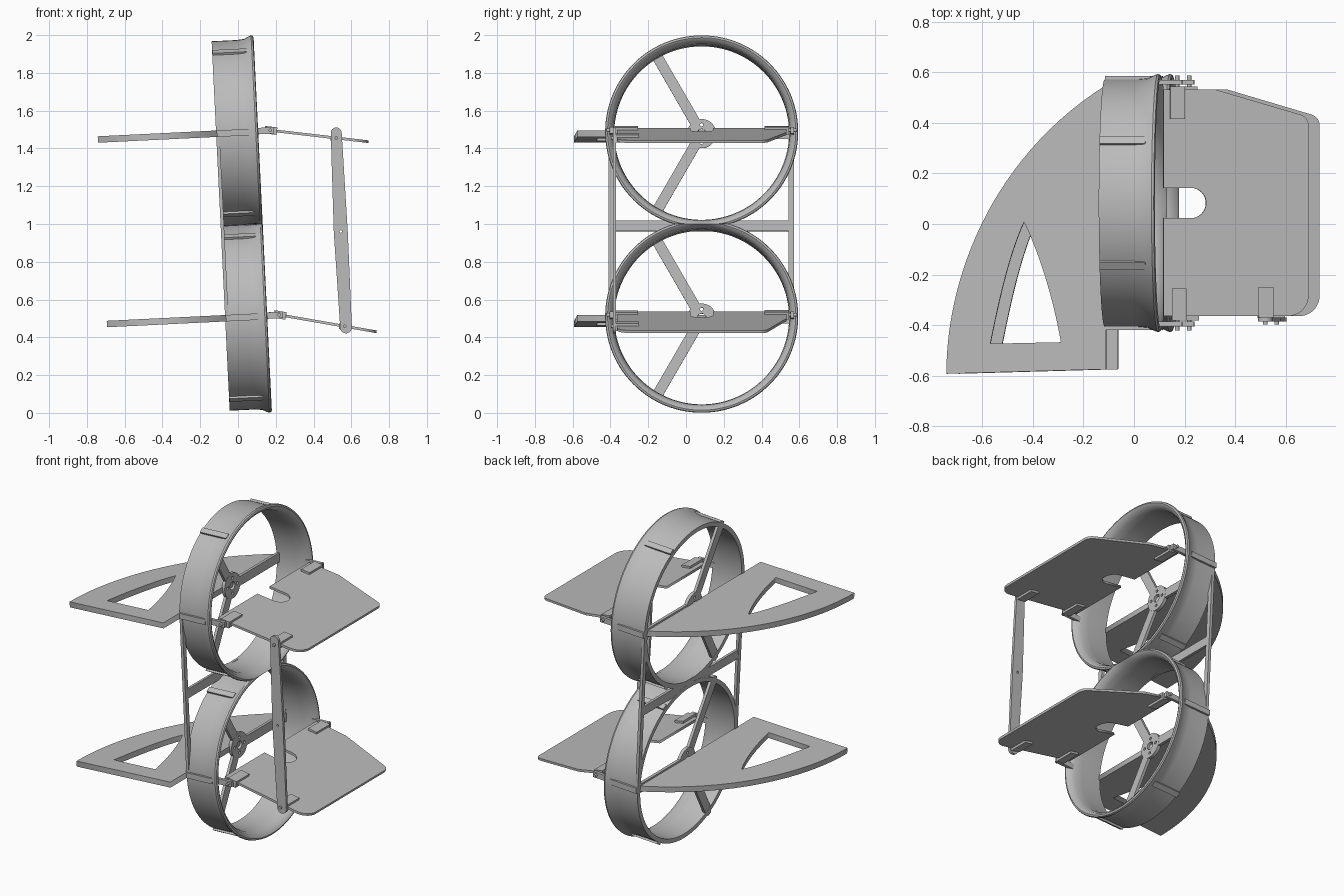
import bpy, bmesh
from math import radians, cos, sin, pi
from mathutils import Matrix, Vector
from mathutils.geometry import interpolate_bezier

cube = bpy.data.objects.get("Cube")
if cube:
    bpy.data.objects.remove(cube, do_unlink=True)

grey = bpy.data.materials.new("plain_grey")
grey.use_nodes = True
grey.diffuse_color = (0.5, 0.5, 0.5, 1)
grey.node_tree.nodes["Principled BSDF"].inputs["Base Color"].default_value = (0.5, 0.5, 0.5, 1)

# Whole assembly leans slightly; ring axis is local x
FRAME = Matrix.Translation((0, 0, 0.994)) @ Matrix.Rotation(radians(-2.8), 4, 'Y')
FACE_X = Matrix(((0, 0, 1, 0), (1, 0, 0, 0), (0, 1, 0, 0), (0, 0, 0, 1)))
FACE_Y = Matrix.Rotation(pi / 2, 4, 'X')
CY, CZ, R = 0.083, 0.489, 0.49


def at(x, y, z):
    return Matrix.Translation((x, y, z))


def finish(obj, matrix):
    obj.data.materials.clear()
    obj.data.materials.append(grey)
    obj.matrix_world = matrix
    bpy.ops.object.select_all(action='DESELECT')
    obj.select_set(True)
    bpy.context.view_layer.objects.active = obj


def from_bmesh(name, bm, matrix):
    mesh = bpy.data.meshes.new(name)
    bmesh.ops.recalc_face_normals(bm, faces=bm.faces)
    bm.to_mesh(mesh)
    bm.free()
    obj = bpy.data.objects.new(name, mesh)
    bpy.context.collection.objects.link(obj)
    finish(obj, matrix)
    return obj


def box(name, lo, hi, matrix):
    lo, hi = Vector(lo), Vector(hi)
    bm = bmesh.new()
    bmesh.ops.create_cube(bm, size=1)
    for v in bm.verts:
        v.co = Vector(a * b for a, b in zip(v.co, hi - lo)) + (lo + hi) / 2
    return from_bmesh(name, bm, matrix)


def arc(cx, cy, r, start, end, n=12):
    angles = [radians(start + (end - start) * i / n) for i in range(n + 1)]
    return [(cx + r * cos(a), cy + r * sin(a)) for a in angles]


def circle(cx, cy, r, n=24):
    return arc(cx, cy, r, 0, 360, n)[:-1]


def bezier(*pts):
    p = [Vector((*q, 0)) for q in pts]
    return [(v.x, v.y) for v in interpolate_bezier(*p, 28)]


def plate(name, outlines, thickness, matrix):
    """Flat plate from an outline, with further outlines as holes."""
    curve = bpy.data.curves.new(name, 'CURVE')
    curve.dimensions, curve.fill_mode, curve.extrude = '2D', 'BOTH', thickness / 2
    for pts in outlines:
        sp = curve.splines.new('POLY')
        sp.points.add(len(pts) - 1)
        for p, (x, y) in zip(sp.points, pts):
            p.co = (x, y, 0, 1)
        sp.use_cyclic_u = True
    obj = bpy.data.objects.new(name, curve)
    bpy.context.collection.objects.link(obj)
    finish(obj, matrix)
    bpy.ops.object.convert(target='MESH')
    return bpy.context.object


def duct_ring(name, side, matrix):
    """Thin duct with a flared lip, flattened where the two ducts meet."""
    profile = [(-.092, .463), (-.092, R), (.04, R), (.08, .494), (.105, .506), (.118, .511),
               (.127, .508), (.131, .498), (.122, .483), (.09, .468), (.04, .463)]
    bm = bmesh.new()
    verts = [bm.verts.new((x, 0, r)) for x, r in profile]
    edges = [bm.edges.new((verts[i - 1], verts[i])) for i in range(len(verts))]
    bmesh.ops.spin(bm, geom=verts + edges, cent=(0, 0, 0), axis=(1, 0, 0),
                   angle=2 * pi, steps=112, use_merge=True)
    bmesh.ops.remove_doubles(bm, verts=bm.verts, dist=1e-5)
    for v in bm.verts:
        if v.co.z * side < -CZ:
            v.co.z = -CZ * side
    from_bmesh(name, bm, matrix)
    bpy.ops.object.shade_smooth_by_angle(angle=radians(35))


for label, side, droop in (("upper", 1, 9.4), ("lower", -1, 12.7)):
    centre = FRAME @ at(0, CY, side * CZ)
    duct_ring(label + "_duct", side, centre)

    # Hub and three spokes on the rear face
    rear = centre @ at(-.082, 0, 0) @ FACE_X
    holes = [circle(.047 * cos(a), .047 * sin(a), .009, 12)
             for a in (0, pi / 2, pi, 3 * pi / 2)]
    plate(label + "_hub", [circle(0, 0, .077, 40), circle(0, 0, .024)] + holes, .02, rear)
    for i in range(3):
        turn = Matrix.Rotation(radians(120 * i), 4, 'X')
        box(f"{label}_spoke_{i + 1}", (-.091, .065, -.028), (-.073, .475, .028), centre @ turn)

    # Clips around the duct
    for i in range(6):
        turn = Matrix.Rotation(radians(60 * i), 4, 'X')
        box(f"{label}_clip_{i + 1}", (-.091, .484, -.017), (.09, .502, .017), centre @ turn)

    # Curved fin with a cut-out
    fin = bezier((-.719, -.593), (-.719, -.2), (-.53, .27), (-.086, .55)) + [(-.086, -.575)]
    window = bezier((-.545, -.474), (-.51, -.3), (-.47, -.12), (-.411, .008)) + \
        bezier((-.411, .008), (-.345, -.13), (-.295, -.3), (-.265, -.468))[1:]
    plate(label + "_fin", [fin, window], .034, FRAME @ at(0, 0, side * CZ))

    # Hinged flap with a rounded notch
    hinge = FRAME @ at(.195, 0, side * CZ + .004) @ Matrix.Rotation(radians(droop), 4, 'Y')
    flap = [(-.055, -.364)] + arc(.443, -.284, .08, -90, 0) + arc(.478, .39, .045, 0, 73) + \
        [(.15, .533), (-.055, .533), (-.055, .143)] + arc(.055, CY, .06, 90, -90, 20) + [(-.055, .023)]
    plate(label + "_flap", [flap], .014, hinge)

    # Hinge blocks, pivot arms and pins
    for part, x, y0, y1 in (("front_hinge_block", .007, -.383, -.255),
                            ("back_hinge_block", 0, .415, .545),
                            ("link_block", .352, -.372, -.25)):
        box(f"{label}_{part}", (x - .029, y0, -.02), (x + .029, y1, .02), hinge)
    for part, y in (("front", -.396), ("back", .562)):
        box(f"{label}_{part}_arm", (.07, y - .009, side * CZ - .014),
            (.215, y + .009, side * CZ + .02), FRAME)
        plate(f"{label}_{part}_pin", [circle(0, 0, .009, 16)], .05, hinge @ at(0, y, 0) @ FACE_Y)
    plate(label + "_link_pin", [circle(0, 0, .009, 16)], .04, hinge @ at(.352, -.378, 0) @ FACE_Y)

# Frame joining the two ducts
box("front_strut", (-.092, -.41, -CZ), (-.074, -.382, CZ), FRAME)
box("back_strut", (-.092, .543, -CZ), (-.074, .571, CZ), FRAME)
box("cross_bar", (-.091, -.40, -.028), (-.075, .56, .028), FRAME)

# Link bar tying the flaps together
top, bottom = Vector((.52, 1.482)), Vector((.572, .452))
tilt = 2.9
outline = arc(*top, .029, tilt, 180 + tilt) + [(.507, .96)] + \
    arc(*bottom, .031, 180 + tilt, 360 + tilt) + [(.581, .96)]
plate("flap_link", [outline, circle(.544, .96, .007, 12)], .016, at(0, -.379, 0) @ FACE_Y)
